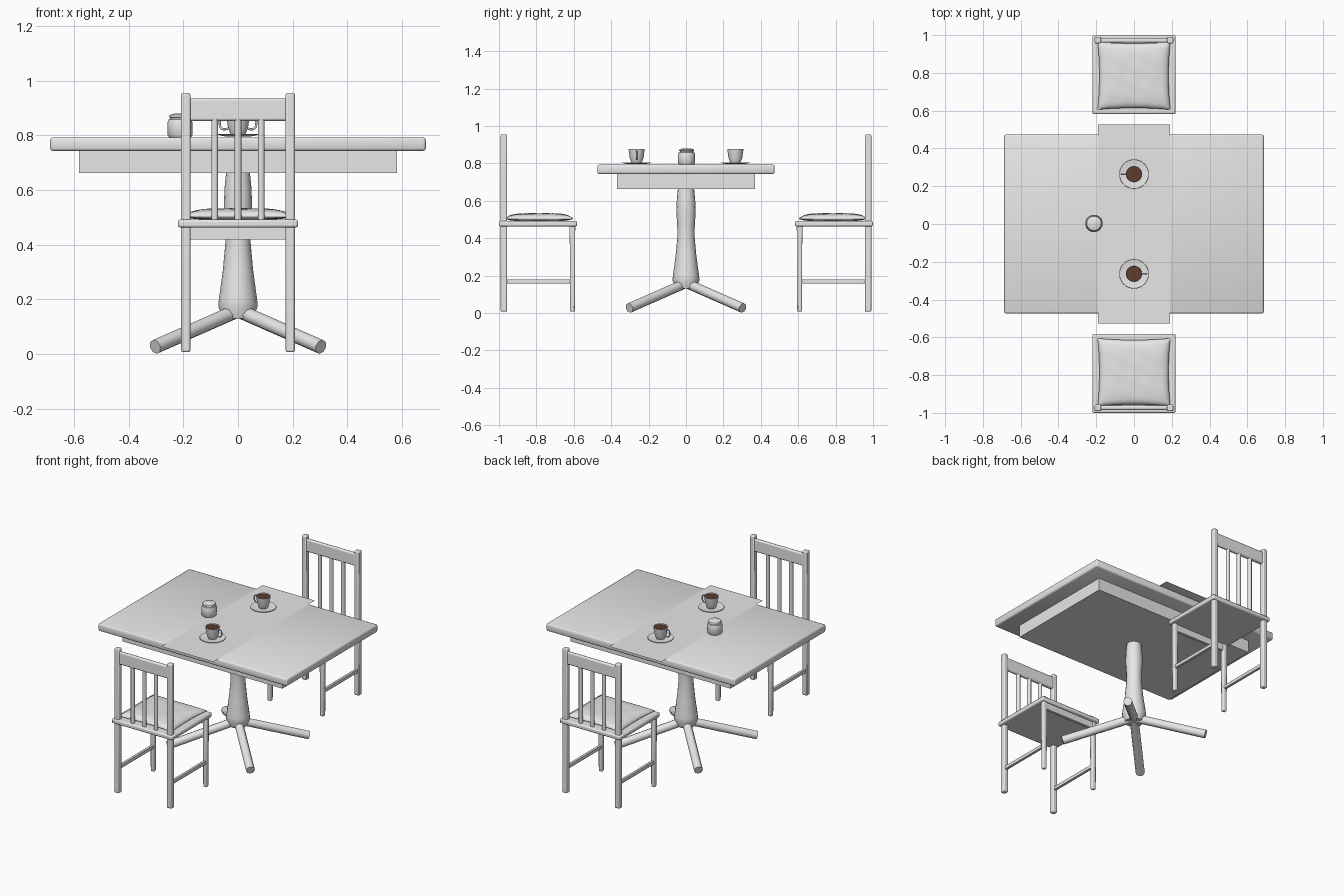
import bpy, bmesh, math
from mathutils import Vector, Matrix

cube = bpy.data.objects.get("Cube")
if cube:
    bpy.data.objects.remove(cube, do_unlink=True)


def material(name, rgb):
    m = bpy.data.materials.new(name)
    m.use_nodes = True
    m.diffuse_color = (*rgb, 1)
    m.node_tree.nodes["Principled BSDF"].inputs["Base Color"].default_value = (*rgb, 1)
    return m


GREY = material("light grey", (0.8, 0.8, 0.8))
COFFEE = material("coffee brown", (0.11, 0.045, 0.025))
FRONT = Matrix.Identity(4)
BACK = Matrix.Rotation(math.pi, 4, "Z")


def finish(name, bm, place=FRONT, mat=GREY, angle=40, bevel=0, segments=2):
    """Turn a bmesh into a placed, shaded object."""
    bmesh.ops.recalc_face_normals(bm, faces=bm.faces)
    mesh = bpy.data.meshes.new(name)
    bm.to_mesh(mesh)
    bm.free()
    mesh.materials.append(mat)
    ob = bpy.data.objects.new(name, mesh)
    bpy.context.collection.objects.link(ob)
    ob.matrix_world = place
    if bevel:
        mod = ob.modifiers.new("rounded edges", "BEVEL")
        mod.width, mod.segments = bevel, segments
    bpy.ops.object.select_all(action="DESELECT")
    ob.select_set(True)
    bpy.context.view_layer.objects.active = ob
    if angle:
        bpy.ops.object.shade_smooth_by_angle(angle=math.radians(angle))
    return ob


def box(name, low, high, place=FRONT, bevel=0.0, taper=1.0, angle=40):
    """Box between two corners; taper narrows the bottom."""
    low, high = Vector(low), Vector(high)
    bm = bmesh.new()
    bmesh.ops.create_cube(bm, size=1)
    for v in bm.verts:
        if v.co.z < 0:
            v.co.xy *= taper
        v.co = (low + high) / 2 + v.co * (high - low)
    return finish(name, bm, place, bevel=bevel, angle=angle)


def lathe(name, profile, place=FRONT, mat=GREY, sides=32, angle=40):
    """Spin (radius, height) points around z."""
    bm = bmesh.new()
    pts = [bm.verts.new((r, 0, z)) for r, z in profile]
    edges = [bm.edges.new(p) for p in zip(pts, pts[1:])]
    bmesh.ops.spin(bm, geom=pts + edges, cent=(0, 0, 0), axis=(0, 0, 1),
                   angle=math.tau, steps=sides, use_duplicate=False)
    bmesh.ops.remove_doubles(bm, verts=bm.verts, dist=0.0001)
    return finish(name, bm, place, mat, angle)


def rod(name, a, b, r, place=FRONT, sides=12):
    """Cylinder between two points."""
    a, b = Vector(a), Vector(b)
    bm = bmesh.new()
    bmesh.ops.create_cone(bm, cap_ends=True, segments=sides, radius1=r, radius2=r,
                          depth=(b - a).length)
    turn = (b - a).to_track_quat("Z", "Y").to_matrix().to_4x4()
    bmesh.ops.transform(bm, verts=bm.verts, matrix=Matrix.Translation((a + b) / 2) @ turn)
    return finish(name, bm, place, angle=50)


def cushion(name, place):
    """Pillow with pinched sides and a slightly rumpled top."""
    bm = bmesh.new()
    bmesh.ops.create_cube(bm, size=2)
    bmesh.ops.subdivide_edges(bm, edges=[e for e in bm.edges
                              if abs(e.verts[0].co.z - e.verts[1].co.z) < 1],
                              cuts=23, use_grid_fill=True)
    for v in bm.verts:
        x, y, side = v.co
        puff = ((1 - x ** 4) * (1 - y ** 4)) ** 0.5
        rumple = 0.0012 * math.sin(9 * x + 4 * y) * math.sin(8 * y - 3 * x) * puff
        v.co.x = 0.193 * x * (1 - 0.05 * (1 - y * y))
        v.co.y = -0.785 + 0.18 * y * (1 - 0.05 * (1 - x * x))
        v.co.z = 0.505 + (side * (0.003 + 0.025 * puff) + rumple if side > 0
                          else -0.003 - 0.011 * puff)
    finish(name, bm, place, angle=70)


# Table top, apron and runner
box("table_top", (-0.687, -0.474, 0.743), (0.687, 0.474, 0.793), bevel=0.01, angle=180)
box("table_apron", (-0.581, -0.369, 0.663), (0.581, 0.369, 0.744))
runner = bmesh.new()
bmesh.ops.create_grid(runner, x_segments=1, y_segments=1, size=1)
for v in runner.verts:
    v.co = (v.co.x * 0.19, v.co.y * 0.528, 0.795)
finish("table_runner", runner, angle=0)

# Pedestal and splayed feet
lathe("pedestal", [(0, 0.13), (0.055, 0.13), (0.072, 0.175), (0.07, 0.2), (0.055, 0.31),
                   (0.046, 0.41), (0.047, 0.47), (0.052, 0.54), (0.049, 0.61),
                   (0.043, 0.67), (0, 0.67)], sides=16)
for i in range(4):
    rod("pedestal_foot", (0, 0, 0.16), (0.303, 0.303, 0.027), 0.027,
        Matrix.Rotation(i * math.pi / 2, 4, "Z"), sides=8)

# Lidded sugar bowl
lathe("sugar_bowl", [(0, 0.793), (0.04, 0.793), (0.045, 0.8), (0.046, 0.845), (0.042, 0.858),
                     (0.036, 0.86), (0.036, 0.865), (0.041, 0.868), (0.038, 0.874),
                     (0.025, 0.879), (0, 0.881)], Matrix.Translation((-0.212, 0.003, 0)))

for label, turn in (("front", FRONT), ("back", BACK)):
    # Cup, saucer and coffee
    spot = turn @ Matrix.Translation((0, -0.264, 0))
    lathe(label + "_saucer", [(0, 0.796), (0.045, 0.796), (0.078, 0.803), (0.077, 0.806),
                              (0.045, 0.8), (0, 0.8)], spot)
    lathe(label + "_cup", [(0, 0.801), (0.026, 0.801), (0.029, 0.808), (0.037, 0.83),
                           (0.0435, 0.877), (0.0415, 0.877), (0.035, 0.831),
                           (0.026, 0.81), (0, 0.81)], spot)
    lathe(label + "_coffee", [(0, 0.87), (0.0405, 0.87)], spot, COFFEE)
    curve = bpy.data.curves.new(label + "_cup_handle", "CURVE")
    curve.dimensions, curve.bevel_depth, curve.bevel_resolution = "3D", 0.004, 2
    curve.use_fill_caps = True
    path = curve.splines.new("NURBS")
    path.points.add(4)
    for p, (x, z) in zip(path.points, [(0.039, 0.862), (0.064, 0.872), (0.072, 0.845),
                                       (0.06, 0.815), (0.034, 0.826)]):
        p.co = (x, 0, z, 1)
    path.use_endpoint_u, path.order_u = True, 4
    curve.materials.append(GREY)
    handle = bpy.data.objects.new(label + "_cup_handle", curve)
    bpy.context.collection.objects.link(handle)
    handle.matrix_world = spot

    # Chair seat, cushion and rails
    chair = label + "_chair_"
    box(chair + "seat", (-0.22, -1.0, 0.463), (0.22, -0.582, 0.492), turn, 0.008)
    cushion(chair + "cushion", turn)
    box(chair + "seat_rail", (-0.18, -0.615, 0.42), (0.18, -0.597, 0.465), turn)
    box(chair + "top_rail", (-0.208, -0.984, 0.853), (0.208, -0.96, 0.935), turn, 0.008)
    for x in (-0.085, 0, 0.085):
        rod(chair + "spindle", (x, -0.972, 0.485), (x, -0.972, 0.86), 0.0125, turn)

    # Chair legs and stretchers on both sides
    for x in (-0.191, 0.191):
        box(chair + "back_post", (x - 0.017, -0.991, 0.007), (x + 0.017, -0.956, 0.955),
            turn, 0.007)
        box(chair + "front_leg", (x - 0.015, -0.622, 0.007), (x + 0.015, -0.592, 0.467),
            turn, 0.006, taper=0.85)
        box(chair + "stretcher", (x - 0.009, -0.96, 0.157), (x + 0.009, -0.61, 0.18),
            turn, 0.003)
